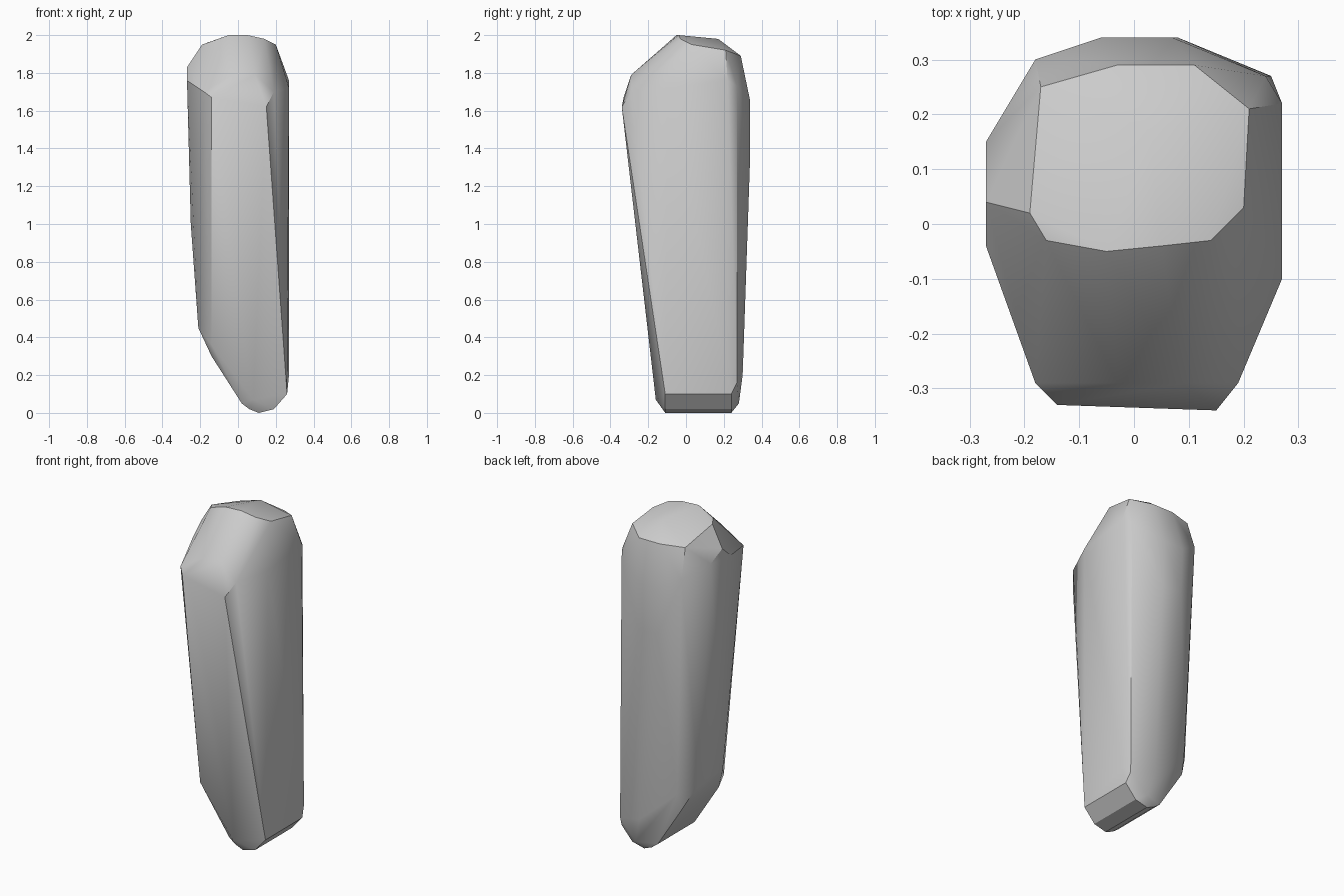
import bpy
import bmesh
import math

# Remove the default object
default_object = bpy.data.objects.get("Cube")
if default_object:
    bpy.data.objects.remove(default_object, do_unlink=True)


def make_material(name, colour):
    material = bpy.data.materials.new(name)
    material.use_nodes = True
    material.diffuse_color = colour
    shader = material.node_tree.nodes["Principled BSDF"]
    shader.inputs["Base Color"].default_value = colour
    return material


def hull_object(name, points, material, sharp_angle):
    """Wrap a faceted convex skin around the corner points."""
    bm = bmesh.new()
    for point in points:
        bm.verts.new(point)
    bmesh.ops.convex_hull(bm, input=bm.verts)
    loose = [vert for vert in bm.verts if not vert.link_faces]
    bmesh.ops.delete(bm, geom=loose, context="VERTS")
    bmesh.ops.recalc_face_normals(bm, faces=bm.faces)
    mesh = bpy.data.meshes.new(name)
    bm.to_mesh(mesh)
    bm.free()
    mesh.materials.append(material)
    obj = bpy.data.objects.new(name, mesh)
    bpy.context.collection.objects.link(obj)
    bpy.ops.object.select_all(action="DESELECT")
    obj.select_set(True)
    bpy.context.view_layer.objects.active = obj
    bpy.ops.object.shade_smooth_by_angle(angle=math.radians(sharp_angle))
    return obj


# Widest outline, at the shoulder of the block
shoulder = [
    (-.14, -.33, 1.67), (.15, -.34, 1.62), (.19, -.29, 1.7),
    (.27, -.1, 1.72), (.27, .22, 1.76), (.24, .27, 1.73),
    (.07, .34, 1.65), (-.06, .34, 1.65), (-.18, .3, 1.72),
    (-.27, .15, 1.78), (-.27, .04, 1.83), (-.27, -.04, 1.76),
    (-.18, -.29, 1.7),
]

# Rounded cap with a sloping front
cap = [
    (-.03, -.29, 1.79), (.09, -.29, 1.79), (-.16, -.03, 1.96),
    (-.05, -.05, 2), (.05, -.04, 2), (.14, -.03, 1.98),
    (.2, .03, 1.95), (.21, .21, 1.92), (.11, .29, 1.89),
    (-.03, .29, 1.89), (-.17, .25, 1.89), (-.19, .02, 1.95),
    (.03, .17, 1.98),
]

# Foot: a slanted cut on one side and a small bevel on the other
foot = [
    (-.21, -.05, .45), (-.21, .18, .45), (-.14, -.16, .36),
    (-.13, .27, .4), (.25, .27, .16), (.1, .3, .2),
    (.08, -.16, .07), (.14, .28, .05),
]
foot_ends = [(-.14, .3), (.02, .05), (.06, .02), (.11, 0), (.19, .02), (.26, .1)]
for x, z in foot_ends:
    foot += [(x, -.11, z), (x, .24, z)]

# Gentle swell of the back and the straight side
swell = [(-.05, .34, 1.37), (.08, .34, 1.37), (.27, .22, .2), (-.25, .05, 1)]

stone_grey = make_material("plain grey", (.6, .6, .6, 1))
hull_object("block", shoulder + cap + foot + swell, stone_grey, 30)
